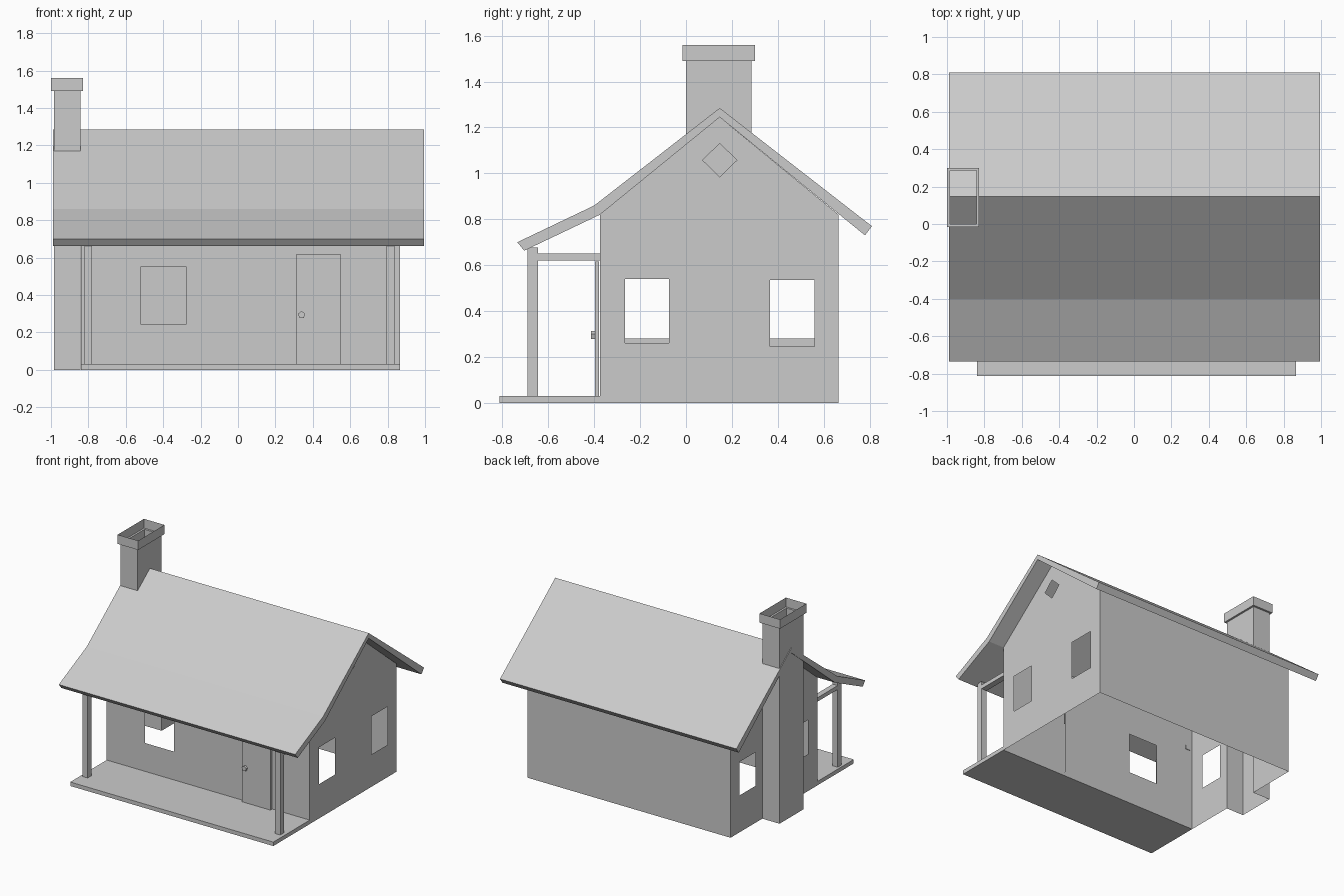
import bpy, bmesh
from math import pi
from mathutils import Vector, Matrix

if "Cube" in bpy.data.objects:
    bpy.data.objects.remove(bpy.data.objects["Cube"])


def finish(bm, name):
    me = bpy.data.meshes.new(name)
    bm.to_mesh(me)
    bm.free()
    ob = bpy.data.objects.new(name, me)
    bpy.context.collection.objects.link(ob)
    return ob


def box(name, x0, x1, y0, y1, z0, z1):
    bm = bmesh.new()
    bmesh.ops.create_cube(bm, size=1)
    for v in bm.verts:
        v.co = (x1 if v.co.x > 0 else x0, y1 if v.co.y > 0 else y0, z1 if v.co.z > 0 else z0)
    return finish(bm, name)


def sheet(name, axis, pos, loops, side):
    """Flat wall at axis=pos: first loop is the outline, the others are holes."""
    bm = bmesh.new()
    for loop in loops:
        vs = [bm.verts.new((pos, a, z) if axis == 'x' else (a, pos, z)) for a, z in loop]
        for i, v in enumerate(vs):
            bm.edges.new((v, vs[i - 1]))
    n = Vector((side, 0, 0)) if axis == 'x' else Vector((0, side, 0))
    bmesh.ops.triangle_fill(bm, edges=bm.edges[:], use_beauty=True, normal=n)
    bm.normal_update()
    for f in bm.faces:
        if f.normal.dot(n) < 0:
            f.normal_flip()
    return finish(bm, name)


def rect(a0, a1, z0, z1):
    return [(a0, z0), (a1, z0), (a1, z1), (a0, z1)]


XL, XR, YF, YB = -0.84, 0.865, -0.375, 0.665   # wall planes
EAVE, RIDGE_Y, RIDGE_Z = 0.82, 0.147, 1.245
CX0, CX1, CY0, CY1 = -0.985, -0.843, 0.0, 0.285  # chimney


def under(y):
    edge = YF if y < RIDGE_Y else YB
    return RIDGE_Z + (EAVE - RIDGE_Z) * (y - RIDGE_Y) / (edge - RIDGE_Y)


# walls: thin sheets with openings
sheet("front_wall", 'y', YF, [rect(XL, XR, 0, EAVE), rect(-0.52, -0.275, 0.245, 0.55),
                              rect(0.31, 0.55, 0.03, 0.615)], -1)
sheet("back_wall", 'y', YB, [rect(XL, XR, 0, EAVE)], 1)
diamond = [(0.147, 0.985), (0.222, 1.058), (0.147, 1.13), (0.072, 1.058)]
sheet("right_gable_wall", 'x', XR,
      [[(YF, 0), (YB, 0), (YB, EAVE), (RIDGE_Y, RIDGE_Z), (YF, EAVE)],
       rect(-0.265, -0.075, 0.26, 0.54), rect(0.365, 0.56, 0.245, 0.535), diamond], 1)
# left gable is open where the chimney stands
sheet("left_wall_front", 'x', XL, [[(YF, 0), (CY0, 0), (CY0, under(CY0)), (YF, EAVE)],
                                   rect(-0.265, -0.075, 0.28, 0.54)], -1)
sheet("left_wall_back", 'x', XL, [[(CY1, 0), (YB, 0), (YB, EAVE), (CY1, under(CY1))],
                                  rect(0.365, 0.56, 0.28, 0.535)], -1)

# roof slab from its side profile
profile = [(-0.735, 0.70), (-0.705, 0.663), (YF, EAVE), (RIDGE_Y, RIDGE_Z),
           (0.78, 0.73), (0.81, 0.77), (RIDGE_Y, 1.285), (-0.40, 0.86)]
bm = bmesh.new()
face = bm.faces.new([bm.verts.new((-0.99, y, z)) for y, z in profile])
ext = bmesh.ops.extrude_face_region(bm, geom=[face], use_keep_orig=True)
bmesh.ops.translate(bm, verts=[g for g in ext["geom"] if isinstance(g, bmesh.types.BMVert)],
                    vec=(1.985, 0, 0))
bmesh.ops.recalc_face_normals(bm, faces=bm.faces[:])
finish(bm, "roof")

# chimney: three full-height sides plus an inner side above the roof
sheet("chimney_outer_side", 'x', CX0, [rect(CY0, CY1, 0, 1.49)], -1)
sheet("chimney_front_side", 'y', CY0, [rect(CX0, CX1, 0, 1.49)], -1)
sheet("chimney_back_side", 'y', CY1, [rect(CX0, CX1, 0, 1.49)], 1)
sheet("chimney_inner_side", 'x', CX1,
      [[(CY0, under(CY0)), (RIDGE_Y, RIDGE_Z), (CY1, under(CY1)), (CY1, 1.49), (CY0, 1.49)]], 1)

# chimney cap: ledge stepping out, then an open collar
bm = bmesh.new()
rings = []
for d, z in ((0, 1.49), (0.015, 1.49), (0.015, 1.56)):
    x0, x1, y0, y1 = CX0 - d, CX1 + d, CY0 - d, CY1 + d
    rings.append([bm.verts.new(p) for p in ((x0, y0, z), (x1, y0, z), (x1, y1, z), (x0, y1, z))])
for lo, hi in zip(rings, rings[1:]):
    for i in range(4):
        j = (i + 1) % 4
        bm.faces.new((lo[i], lo[j], hi[j], hi[i]))
finish(bm, "chimney_cap")

# porch floor, posts and beams
box("porch_floor", XL, XR, -0.812, YF, 0, 0.03)
for side, x0, x1 in (("left", -0.822, -0.78), ("right", 0.793, 0.838)):
    box(side + "_porch_post", x0, x1, -0.69, -0.645, 0, 0.678)
    box(side + "_porch_beam", x0, x1, -0.645, -0.37, 0.62, 0.65)

# door and knob
box("door", 0.31, 0.55, -0.397, -0.38, 0.03, 0.617)
bm = bmesh.new()
bmesh.ops.create_cone(bm, cap_ends=True, segments=5, radius1=0.02, radius2=0.02, depth=0.02,
                      matrix=Matrix.Translation((0.34, -0.405, 0.294)) @ Matrix.Rotation(pi / 2, 4, 'X'))
finish(bm, "door_knob")
